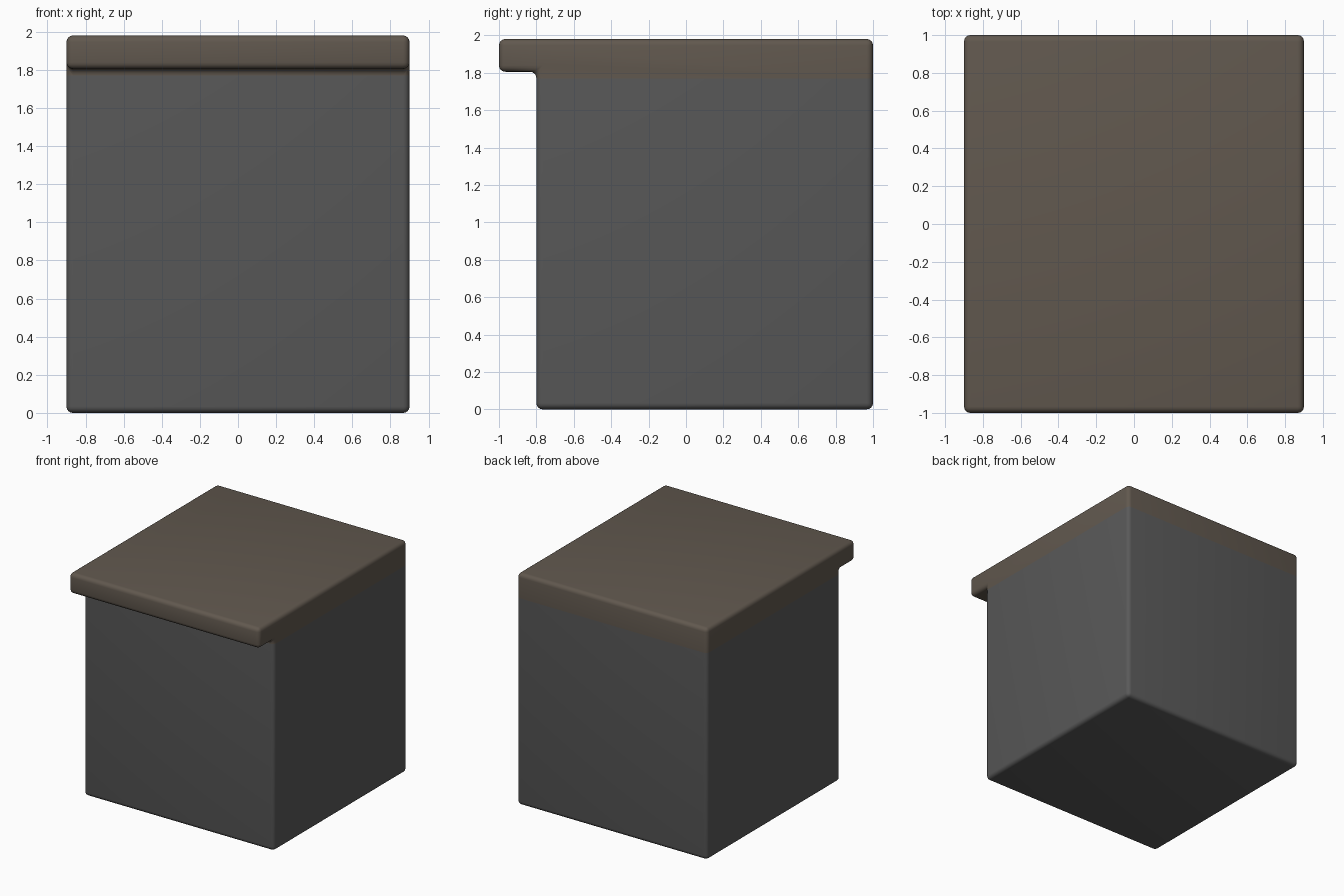
import bpy, bmesh
from math import radians

if "Cube" in bpy.data.objects:
    bpy.data.objects.remove(bpy.data.objects["Cube"])

SEAM = 1.77
# side profile (y, z): cabinet with overhanging front lip
PROFILE = [(-0.8, 0), (1, 0), (1, 1.98), (-1, 1.98), (-1, 1.805), (-0.8, 1.805)]


def part(name, color, keep_top):
    bm = bmesh.new()
    face = bm.faces.new([bm.verts.new((-0.9, y, z)) for y, z in PROFILE])
    ext = bmesh.ops.extrude_face_region(bm, geom=[face])
    moved = [v for v in ext["geom"] if isinstance(v, bmesh.types.BMVert)]
    bmesh.ops.translate(bm, verts=moved, vec=(1.8, 0, 0))
    bmesh.ops.recalc_face_normals(bm, faces=bm.faces[:])
    # rounded edges, including the fillet under the lip
    bmesh.ops.bevel(bm, geom=bm.edges[:], offset=0.034, segments=4,
                    profile=0.5, affect='EDGES', clamp_overlap=True)
    # keep only the portion above or below the colour seam
    bmesh.ops.bisect_plane(bm, geom=bm.verts[:] + bm.edges[:] + bm.faces[:],
                           plane_co=(0, 0, SEAM), plane_no=(0, 0, 1),
                           clear_inner=keep_top, clear_outer=not keep_top)
    me = bpy.data.meshes.new(name)
    bm.to_mesh(me)
    bm.free()
    mat = bpy.data.materials.new(name + "_colour")
    mat.diffuse_color = color
    mat.use_nodes = True
    mat.node_tree.nodes["Principled BSDF"].inputs["Base Color"].default_value = mat.diffuse_color
    me.materials.append(mat)
    ob = bpy.data.objects.new(name, me)
    bpy.context.collection.objects.link(ob)
    bpy.ops.object.select_all(action='DESELECT')
    ob.select_set(True)
    bpy.context.view_layer.objects.active = ob
    bpy.ops.object.shade_smooth_by_angle(angle=radians(35))


# Dark grey cabinet and brown worktop
part("cabinet_body", (0.1, 0.1, 0.1, 1), False)
part("worktop", (0.12, 0.098, 0.077, 1), True)
